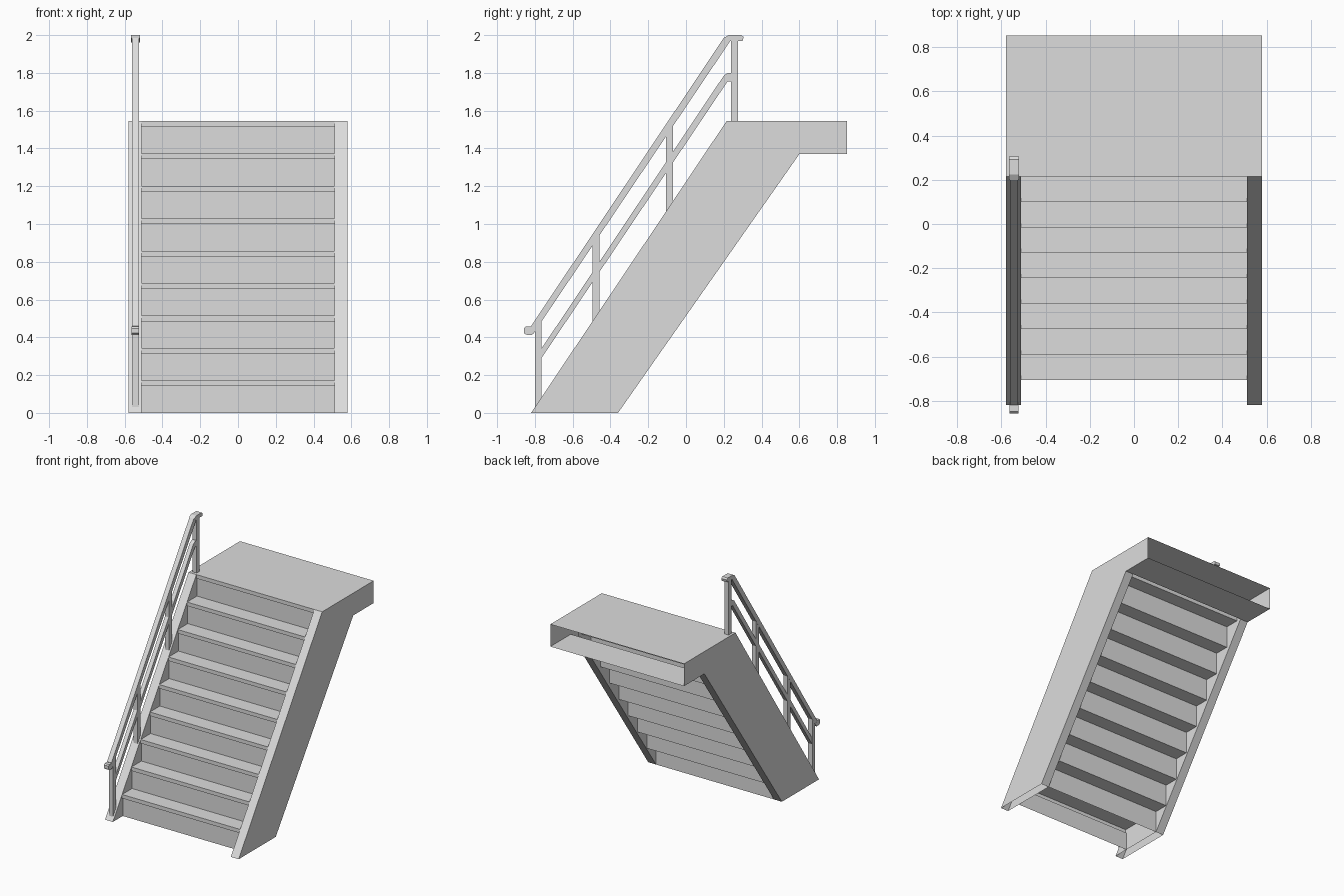
import bpy, bmesh

cube = bpy.data.objects.get("Cube")
if cube:
    bpy.data.objects.remove(cube, do_unlink=True)

grey = bpy.data.materials.new("light_grey")
grey.use_nodes = True
colour = (0.72, 0.72, 0.72, 1)
grey.diffuse_color = colour
grey.node_tree.nodes["Principled BSDF"].inputs["Base Color"].default_value = colour


def finish(name, bm):
    mesh = bpy.data.meshes.new(name)
    bm.to_mesh(mesh)
    bm.free()
    mesh.materials.append(grey)
    obj = bpy.data.objects.new(name, mesh)
    bpy.context.collection.objects.link(obj)
    return obj


def prism(name, profile, x0, x1):
    """Closed solid: a (y, z) outline extruded across x."""
    bm = bmesh.new()
    face = bm.faces.new([bm.verts.new((x0, y, z)) for y, z in profile])
    ext = bmesh.ops.extrude_face_region(bm, geom=[face])["geom"]
    verts = [v for v in ext if isinstance(v, bmesh.types.BMVert)]
    bmesh.ops.translate(bm, verts=verts, vec=(x1 - x0, 0, 0))
    bmesh.ops.recalc_face_normals(bm, faces=bm.faces)
    return finish(name, bm)


def add_strip(bm, path, x0, x1):
    """Open sheet: a (y, z) path swept across x."""
    rows = [[bm.verts.new((x, y, z)) for x in (x0, x1)] for y, z in path]
    for a, b in zip(rows, rows[1:]):
        bm.faces.new((a[0], a[1], b[1], b[0]))


def add_wall(bm, outline, x, outward):
    verts = [bm.verts.new((x, y, z)) for y, z in outline]
    bm.faces.new(verts if outward < 0 else verts[::-1])


# Main dimensions
HALF, INNER = 0.58, 0.512
FRONT, TOP_Y, BACK = -0.82, 0.215, 0.853
TOP, UNDER, UNDER_Y, FOOT_Y = 1.545, 1.37, 0.6, -0.36
STEPS = 9
RISE, RUN = TOP / STEPS, (TOP_Y - FRONT) / STEPS
SLOPE = TOP / (TOP_Y - FRONT)

# Hollow side stringers, open at the foot and at the back
outer = [(FRONT, 0), (TOP_Y, TOP), (BACK, TOP), (BACK, UNDER), (UNDER_Y, UNDER), (FOOT_Y, 0)]
inner = [(FRONT, 0), (TOP_Y, TOP), (UNDER_Y, TOP), (UNDER_Y, UNDER), (FOOT_Y, 0)]
for side, name in ((-1, "right_stringer"), (1, "left_stringer")):
    bm = bmesh.new()
    add_wall(bm, outer, side * HALF, side)
    add_wall(bm, inner, side * INNER, -side)
    x0, x1 = sorted((side * HALF, side * INNER))
    add_strip(bm, [(FRONT, 0), (TOP_Y, TOP)], x0, x1)
    add_strip(bm, [(UNDER_Y, UNDER), (FOOT_Y, 0)], x0, x1)
    finish(name, bm)

# Landing deck and its underside
bm = bmesh.new()
add_strip(bm, [(TOP_Y, TOP), (BACK, TOP)], -HALF, HALF)
add_strip(bm, [(BACK, UNDER), (UNDER_Y, UNDER)], -HALF, HALF)
finish("landing", bm)

# Steps: deep boxes with a small nosing in front, stacked so the back is stepped too
LIP, RECESS = 0.03, 0.008
bm = bmesh.new()
for i in range(STEPS):
    y, z = FRONT + (i + 1) * RUN, (i + 1) * RISE
    rear = FOOT_Y + i * RUN
    add_strip(bm, [(y + RECESS, z - RISE), (y + RECESS, z - LIP), (y, z - LIP), (y, z)], -INNER, INNER)
    add_strip(bm, [(rear, z), (rear, z - RISE)], -INNER, INNER)
    if i < STEPS - 1:
        add_strip(bm, [(y, z), (rear + RUN, z)], -INNER, INNER)
finish("steps", bm)

# Handrail on one side
RAIL_X = -0.543


def rail_part(name, profile, width):
    return prism(name, profile, RAIL_X - width / 2, RAIL_X + width / 2)


def rail_under(y):
    return 1.47 + 1.493 * (y + 0.105)


rail_part("top_rail", [(-0.82, 0.46), (0.2, 1.985), (0.225, 2), (0.25, 2),
                       (0.25, 1.97), (0.235, 1.97), (-0.81, 0.417)], 0.038)
rail_part("top_rail_end", [(0.2, 1.985), (0.225, 2), (0.292, 2), (0.305, 1.99),
                           (0.3, 1.97), (0.235, 1.97), (0.225, 1.962)], 0.046)
rail_part("bottom_rail_end", [(-0.846, 0.414), (-0.857, 0.422), (-0.857, 0.448), (-0.849, 0.457),
                              (-0.815, 0.457), (-0.805, 0.43), (-0.815, 0.412)], 0.04)
rail_part("middle_rail", [(-0.78, 0.318), (0.2, 1.785), (0.222, 1.8), (0.24, 1.8),
                          (0.24, 1.755), (0.22, 1.755), (-0.78, 0.268)], 0.032)

# Upright posts, cut to the slopes above and below
for i, y in enumerate((-0.8, -0.495, -0.105, 0.238)):
    y2 = y + 0.036
    ends = [min(TOP, SLOPE * (v - FRONT)) for v in (y, y2)]
    tops = [min(1.975, rail_under(v) + 0.01) for v in (y, y2)]
    rail_part(f"post_{i + 1}", [(y, ends[0]), (y, tops[0]), (y2, tops[1]), (y2, ends[1])], 0.036)
